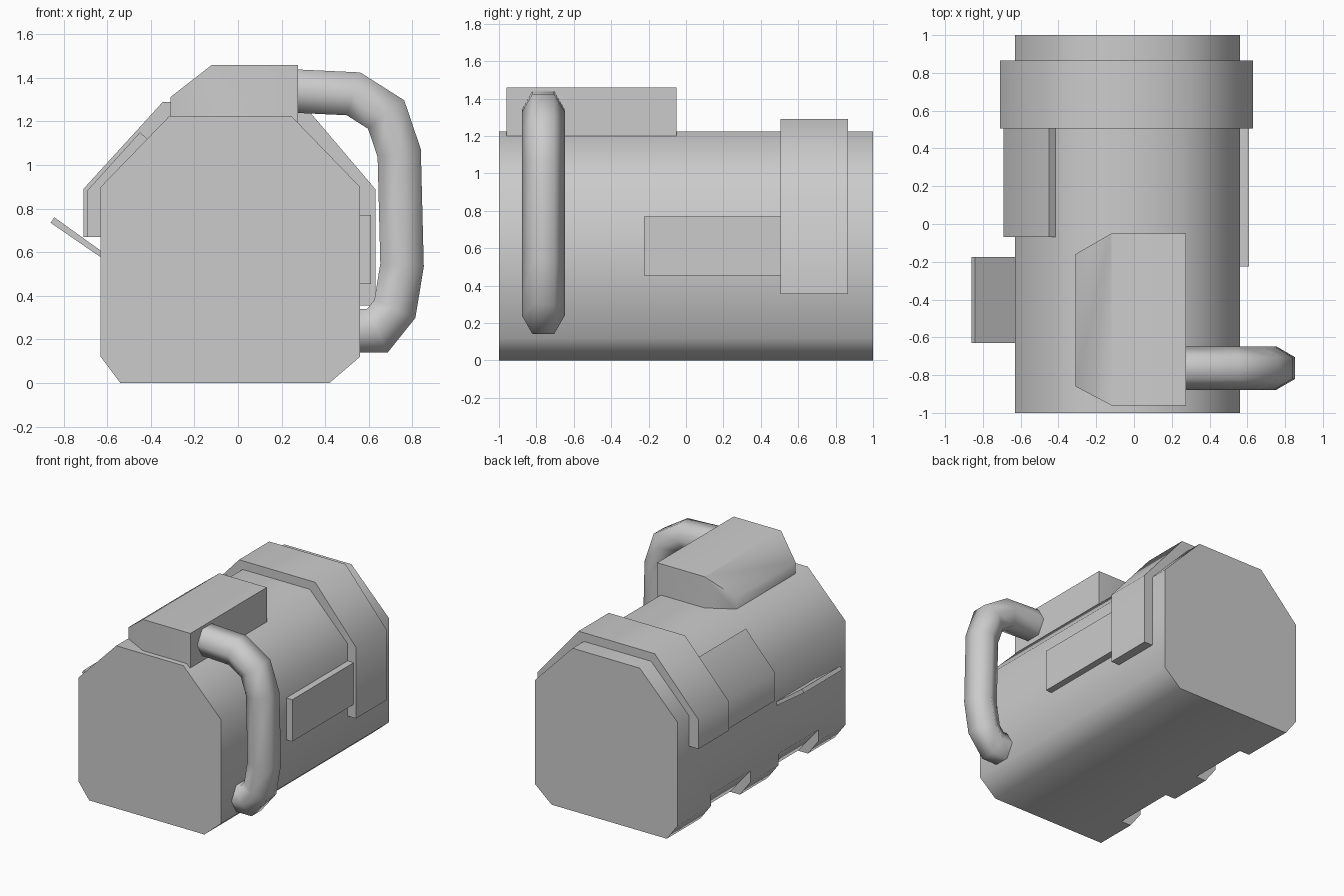
import bpy, bmesh, math
from mathutils import Vector

cube = bpy.data.objects.get("Cube")
if cube:
    bpy.data.objects.remove(cube, do_unlink=True)

grey = bpy.data.materials.new("plain grey")
grey.use_nodes = True
grey.diffuse_color = (0.6, 0.6, 0.6, 1)
grey.node_tree.nodes["Principled BSDF"].inputs["Base Color"].default_value = (0.6, 0.6, 0.6, 1)


def finish(name, bm):
    bmesh.ops.recalc_face_normals(bm, faces=bm.faces)
    mesh = bpy.data.meshes.new(name)
    bm.to_mesh(mesh)
    bm.free()
    mesh.materials.append(grey)
    obj = bpy.data.objects.new(name, mesh)
    bpy.context.collection.objects.link(obj)
    return obj


def smooth(obj, degrees=60):
    bpy.ops.object.select_all(action='DESELECT')
    obj.select_set(True)
    bpy.context.view_layer.objects.active = obj
    bpy.ops.object.shade_smooth_by_angle(angle=math.radians(degrees))


def loft(bm, rings):
    """Skin closed rings of points and cap both ends."""
    rings = [[bm.verts.new(p) for p in ring] for ring in rings]
    n = len(rings[0])
    for a, b in zip(rings, rings[1:]):
        for i in range(n):
            bm.faces.new((a[i], a[(i + 1) % n], b[(i + 1) % n], b[i]))
    bm.faces.new(rings[0])
    bm.faces.new(rings[-1])


def extrude_y(name, profile, y0, y1):
    bm = bmesh.new()
    loft(bm, [[(x, y, z) for x, z in profile] for y in (y0, y1)])
    return finish(name, bm)


# Main body with two notches along one lower edge
body = extrude_y("body", [(-.54, 0), (.42, 0), (.56, .12), (.56, .9), (.245, 1.225),
                          (-.315, 1.225), (-.63, .9), (-.63, .12)], -1, 1)
for y0, y1 in ((-.68, -.2), (.13, .6)):
    cutter = extrude_y("notch_cutter", [(-.66, .24), (-.44, -.02), (-.7, -.1)], y0, y1)
    cutter.hide_render = True
    cut = body.modifiers.new("notch", 'BOOLEAN')
    cut.operation, cut.object, cut.solver = 'DIFFERENCE', cutter, 'EXACT'
    bpy.context.view_layer.objects.active = body
    bpy.ops.object.modifier_apply(modifier=cut.name)
    bpy.data.objects.remove(cutter, do_unlink=True)
smooth(body)

# Raised strap wrapped over the rear of the body
smooth(extrude_y("rear_strap", [(-.71, .67), (-.71, .89), (-.345, 1.29), (.29, 1.29),
                                (.63, .89), (.63, .355), (.55, .355), (.55, .9),
                                (.24, 1.22), (-.31, 1.22), (-.62, .9), (-.62, .67)], .505, .865))

# Panels and flap on the sides
smooth(extrude_y("bent_side_panel", [(-.69, .67), (-.69, .885), (-.45, 1.15),
                                     (-.41, 1.115), (-.62, .9), (-.62, .67)], -.07, .51))
extrude_y("flat_side_panel", [(.55, .455), (.61, .455), (.61, .77), (.55, .77)], -.225, .51)
extrude_y("side_flap", [(-.62, .57), (-.86, .735), (-.843, .76), (-.62, .6)], -.63, -.175)

# Top housing: chamfered plan with one sloped edge
bm = bmesh.new()
plan = [(-.31, -.16), (-.12, -.05), (.275, -.05), (.275, -.96), (-.12, -.96), (-.31, -.86)]
loft(bm, [[(x, y, z) for x, y in plan] for z in (1.2, 1.46)])
bmesh.ops.bisect_plane(bm, geom=bm.verts[:] + bm.edges[:] + bm.faces[:],
                       plane_co=(-.31, 0, 1.312), plane_no=(-.148, 0, .19), clear_outer=True)
bmesh.ops.holes_fill(bm, edges=[e for e in bm.edges if e.is_boundary])
smooth(finish("top_housing", bm))

# Six-sided hose with mitred bends
path = [Vector((x, 0, z)) for x, z in ((.25, 1.34), (.53, 1.327), (.68, 1.232), (.74, 1.055),
                                       (.753, .54), (.72, .34), (.64, .24), (.53, .24))]
radius = .115
rings = []
for i, p in enumerate(path):
    before = (p - path[max(i - 1, 0)]).normalized()
    after = (path[min(i + 1, len(path) - 1)] - p).normalized()
    tangent = (before + after).normalized()
    side = tangent.cross(Vector((0, 1, 0))) / max(tangent.dot(before), tangent.dot(after))
    rings.append([p + Vector((0, -.763 + radius * math.cos(a), 0)) + side * radius * math.sin(a)
                  for a in (k * math.pi / 3 for k in range(6))])
bm = bmesh.new()
loft(bm, rings)
smooth(finish("hose", bm), 70)
